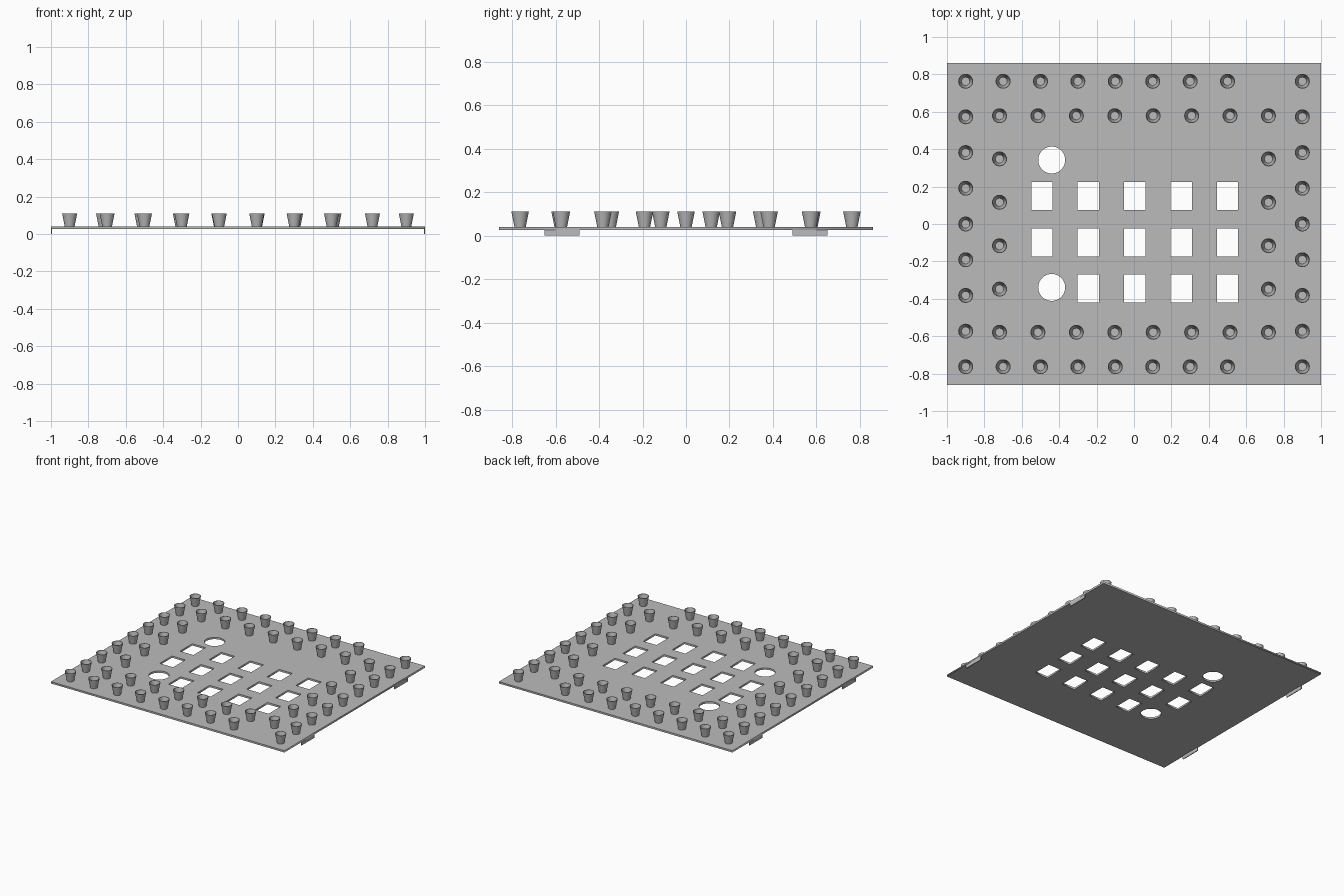
import bpy, bmesh, math

cube = bpy.data.objects.get("Cube")
if cube:
    bpy.data.objects.remove(cube, do_unlink=True)

PLATE_LOW, PLATE_TOP, CUP_TOP = 0.026, 0.04, 0.11
HALF_X, HALF_Y = 1.0, 0.86

grey = bpy.data.materials.new("plain grey")
grey.use_nodes = True
grey.diffuse_color = (0.5, 0.5, 0.5, 1)
grey.node_tree.nodes["Principled BSDF"].inputs["Base Color"].default_value = grey.diffuse_color


def add_object(name, data, location=(0, 0, 0)):
    obj = bpy.data.objects.new(name, data)
    obj.location = location
    bpy.context.collection.objects.link(obj)
    return obj


# Plate: a filled outline with rectangular and round openings
def outline(curve, points):
    spline = curve.splines.new("POLY")
    spline.points.add(len(points) - 1)
    for point, (x, y) in zip(spline.points, points):
        point.co = (x, y, 0, 1)
    spline.use_cyclic_u = True


def rectangle(x, y, w, h):
    return [(x - w, y - h), (x + w, y - h), (x + w, y + h), (x - w, y + h)]


def circle(x, y, r, sides=40):
    turns = [math.tau * i / sides for i in range(sides)]
    return [(x + r * math.cos(a), y + r * math.sin(a)) for a in turns]


shape = bpy.data.curves.new("plate", "CURVE")
shape.dimensions = "2D"
shape.fill_mode = "BOTH"
shape.extrude = (PLATE_TOP - PLATE_LOW) / 2
outline(shape, rectangle(0, 0, HALF_X, HALF_Y))
for row in range(3):
    for col in range(5):
        if (row, col) != (2, 0):  # a round opening takes this corner
            outline(shape, rectangle(-0.492 + 0.248 * col, 0.15 - 0.248 * row, 0.057, 0.075))
for y in (0.342, -0.339):
    outline(shape, circle(-0.44, y, 0.072))
shape.materials.append(grey)
plate = add_object("plate", shape, (0, 0, (PLATE_LOW + PLATE_TOP) / 2))
bpy.ops.object.select_all(action="DESELECT")
plate.select_set(True)
bpy.context.view_layer.objects.active = plate
bpy.ops.object.convert(target="MESH")

# Cup: a thin flared wall, open at the top, turned around its axis
profile = [(0.026, PLATE_TOP), (0.04, CUP_TOP), (0.037, CUP_TOP), (0.022, PLATE_TOP + 0.003), (0, PLATE_TOP + 0.003)]
bm = bmesh.new()
verts = [bm.verts.new((r, 0, z)) for r, z in profile]
edges = [bm.edges.new(pair) for pair in zip(verts, verts[1:])]
bmesh.ops.spin(bm, geom=verts + edges, cent=(0, 0, 0), axis=(0, 0, 1), angle=math.tau, steps=24)
bmesh.ops.remove_doubles(bm, verts=bm.verts, dist=0.0001)
bmesh.ops.recalc_face_normals(bm, faces=bm.faces)
if max(bm.faces, key=lambda f: f.calc_center_median().z).normal.z < 0:
    bmesh.ops.reverse_faces(bm, faces=bm.faces)
cup_mesh = bpy.data.meshes.new("cup")
bm.to_mesh(cup_mesh)
bm.free()
cup_mesh.materials.append(grey)

# Cup places: an outer and an inner ring, the outer one with gaps at the right
places = []
for side in (-1, 1):
    places += [(-0.9 + 0.2 * i, side * 0.763) for i in range(10) if i != 8]
    places += [(side * 0.9, 0.191 * i) for i in range(-3, 4)]
    places += [(-0.719 + 0.2054 * i, side * 0.579) for i in range(8)]
    places += [(side * 0.719, -0.348 + 0.232 * i) for i in range(4)]
cups = [add_object("cup", cup_mesh, (x, y, 0)) for x, y in places]

# Tabs: thin strips hanging from the two side edges
for side in (-1, 1):
    for y in (-0.57, 0.57):
        bpy.ops.mesh.primitive_cube_add(size=1, location=(side * (HALF_X - 0.003), y, PLATE_LOW / 2))
        tab = bpy.context.object
        tab.name = "edge_tab"
        tab.scale = (0.006, 0.16, PLATE_LOW)
        tab.data.materials.append(grey)

# Smooth the cup walls, keeping the rims sharp
bpy.ops.object.select_all(action="DESELECT")
cups[0].select_set(True)
bpy.context.view_layer.objects.active = cups[0]
bpy.ops.object.shade_smooth_by_angle(angle=math.radians(35))
